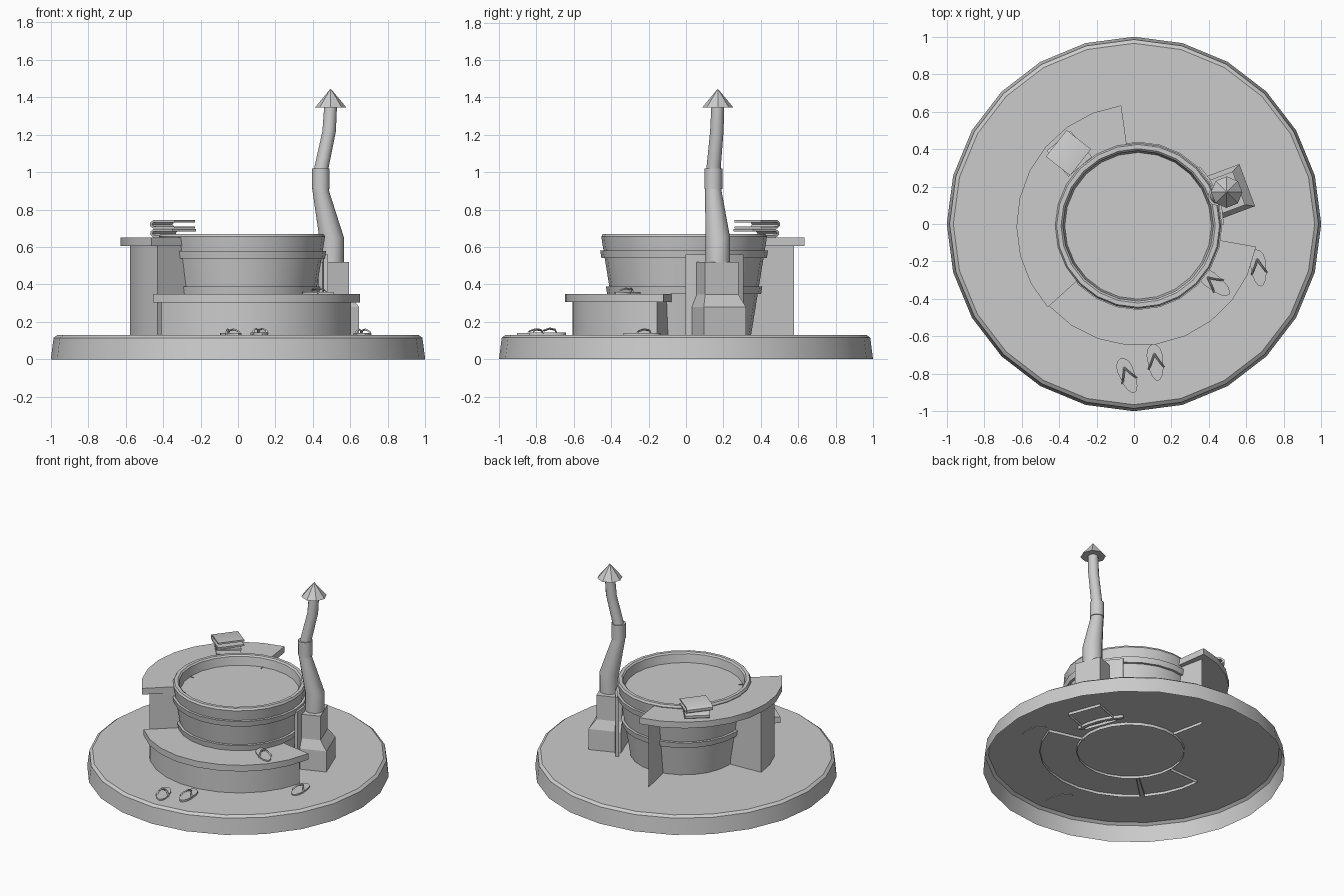
import bpy, bmesh, math
from math import sin, cos, radians
from mathutils import Matrix, Vector

if "Cube" in bpy.data.objects:
    bpy.data.objects.remove(bpy.data.objects["Cube"])

CX, CY = 0.022, -0.01      # tub centre


def finish(name, bm, smooth=None, recalc=True):
    if recalc:
        bmesh.ops.recalc_face_normals(bm, faces=bm.faces)
    me = bpy.data.meshes.new(name)
    bm.to_mesh(me)
    bm.free()
    ob = bpy.data.objects.new(name, me)
    bpy.context.collection.objects.link(ob)
    if smooth:
        bpy.ops.object.select_all(action='DESELECT')
        ob.select_set(True)
        bpy.context.view_layer.objects.active = ob
        bpy.ops.object.shade_smooth_by_angle(angle=radians(smooth))
    return ob


def rings(name, levels, n, cap_start=False, cap_end=False, smooth=35, flip=False):
    """Loft circles given as (x, y, z, radius)."""
    bm = bmesh.new()
    loops = [[bm.verts.new((x + r * cos(math.tau * i / n), y + r * sin(math.tau * i / n), z))
              for i in range(n)] for x, y, z, r in levels]
    for a, b in zip(loops, loops[1:]):
        for i in range(n):
            j = (i + 1) % n
            bm.faces.new((a[i], a[j], b[j], b[i]))
    if cap_start:
        bm.faces.new(loops[0][::-1])
    if cap_end:
        bm.faces.new(loops[-1])
    return finish(name, bm, smooth, recalc=False)


def polar(r, deg):
    return (CX + r * cos(radians(deg)), CY + r * sin(radians(deg)))


def arc(r, a0, a1, n):
    return [polar(r, a0 + (a1 - a0) * i / n) for i in range(n + 1)]


def slab(name, outline, z0, z1):
    bm = bmesh.new()
    f = bm.faces.new([bm.verts.new((x, y, z0)) for x, y in outline])
    up = bmesh.ops.extrude_face_region(bm, geom=[f])
    bmesh.ops.translate(bm, vec=(0, 0, z1 - z0),
                        verts=[v for v in up['geom'] if isinstance(v, bmesh.types.BMVert)])
    return finish(name, bm, 30)


def arc_slab(name, r0, r1, a0, a1, n, z0, z1):
    return slab(name, arc(r1, a0, a1, n) + arc(r0, a1, a0, n), z0, z1)


def wall(name, path, z0, z1):
    """Upright sheet along an anticlockwise path."""
    bm = bmesh.new()
    lo = [bm.verts.new((x, y, z0)) for x, y in path]
    hi = [bm.verts.new((x, y, z1)) for x, y in path]
    for i in range(len(path) - 1):
        bm.faces.new((lo[i], lo[i + 1], hi[i + 1], hi[i]))
    return finish(name, bm, 30, recalc=False)


# round base, open underneath
rings("base", [(0, 0, 0, 1.0), (0, 0, .115, .985), (0, 0, .13, .965)], 24, cap_end=True)

# tub with rounded rim and water
tub = [(.355, .11), (.443, .655), (.435, .67), (.412, .67), (.402, .66), (.39, .59)]
rings("tub", [(CX, CY, z, r) for r, z in tub], 24)
rings("water", [(CX, CY, .598, .395), (CX, CY, .6, .393)], 24, cap_end=True)

# hoops
for name, z in (("lower_hoop", .35), ("upper_hoop", .54)):
    r = .355 + (z - .11) * .16
    rings(name, [(CX, CY, z, r), (CX, CY, z, r + .018), (CX, CY, z + .04, r + .025),
                 (CX, CY, z + .04, r)], 24)

# front step
arc_slab("step_top", .37, .64, 222, 350, 9, .305, .35)
wall("step_wall", [polar(.34, 224)] + arc(.60, 224, 346, 9) + [polar(.34, 346)], .11, .306)

# side and back counter on a cupboard and a single plate
arc_slab("counter_top", .425, .65, 98, 222, 9, .605, .65)
wall("counter_cupboard", [polar(.36, 183)] + arc(.60, 183, 221, 3) + [polar(.36, 221)], .11, .606)
wall("counter_plate", [polar(.60, 102), polar(.36, 102)], .11, .606)

# heater: back plate against the tub, stepped body
arc_slab("heater_back_plate", .435, .458, 1, 44, 4, .11, .56)
bm = bmesh.new()
rot = Matrix.Translation((CX, CY, 0)) @ Matrix.Rotation(radians(20.5), 4, 'Z')
loops = []
for z, u, w in ((.11, .622, .12), (.28, .622, .12), (.345, .575, .095), (.52, .575, .095)):
    loops.append([bm.verts.new(rot @ Vector(p)) for p in
                  ((.40, -w, z), (u, -w, z), (u, w, z), (.40, w, z))])
for a, b in zip(loops, loops[1:]):
    for i in range(4):
        bm.faces.new((a[i], a[(i + 1) % 4], b[(i + 1) % 4], b[i]))
bm.faces.new(loops[-1])
finish("heater_body", bm, recalc=False)

# bent chimney pipe, collar and cap
rings("chimney_lower", [(.50, .17, .51, .066), (.50, .17, .65, .066),
                        (.442, .146, .90, .044), (.442, .146, .95, .042)], 12, smooth=40)
rings("chimney_collar", [(.442, .146, .91, .038), (.442, .146, .91, .048),
                         (.442, .146, 1.02, .048), (.442, .146, 1.02, .034)], 12)
rings("chimney_upper", [(.442, .146, 1.0, .04), (.447, .148, 1.03, .038),
                        (.487, .165, 1.22, .036), (.495, .17, 1.36, .034)], 12, smooth=40)
rings("chimney_cap", [(.495, .17, 1.345, .084), (.495, .17, 1.445, .001)], 8,
      cap_start=True, cap_end=True, smooth=None)


# folded towels: a sheet bent into a C, swept sideways
def towel(name, x, y, z, h, length, width, angle):
    t, L = .012, length / 2
    outer = [(L, 0), (-L + h / 2, 0), (-L, h * .3), (-L, h * .7), (-L + h / 2, h), (L, h)]
    inner = [(L, h - t), (-L + h / 2, h - t), (-L + t, h * .5), (-L + h / 2, t), (L, t)]
    bm = bmesh.new()
    f = bm.faces.new([bm.verts.new((a, -width / 2, b)) for a, b in outer + inner])
    ext = bmesh.ops.extrude_face_region(bm, geom=[f])
    bmesh.ops.translate(bm, vec=(0, width, 0),
                        verts=[v for v in ext['geom'] if isinstance(v, bmesh.types.BMVert)])
    ob = finish(name, bm, 40)
    ob.location = (x, y, z)
    ob.rotation_euler = (0, 0, radians(angle))


towel("towel_bottom", -.345, .375, .651, .045, .18, .165, -50)
towel("towel_top", -.35, .38, .698, .046, .165, .18, -38)


# flip-flops: waisted sole and a V strap
def sandal(name, x, y, z, angle):
    bm = bmesh.new()
    n = 16
    pts = []
    for i in range(n):
        a = math.tau * i / n
        pts.append(((.046 + .008 * sin(a) - .006 * cos(2 * a) ** 2) * cos(a), .1 * sin(a)))
    f = bm.faces.new([bm.verts.new((px, py, 0)) for px, py in pts])
    ext = bmesh.ops.extrude_face_region(bm, geom=[f])
    bmesh.ops.translate(bm, vec=(0, 0, .014),
                        verts=[v for v in ext['geom'] if isinstance(v, bmesh.types.BMVert)])
    # strap: thin square-section tubes mirrored left and right
    path = [(0, .05, .008), (.003, .04, .028), (.018, .01, .034), (.034, -.018, .024), (.04, -.03, .006)]
    for s in (-1, 1):
        prev = None
        for px, py, pz in path:
            ring = [bm.verts.new((s * px + d, py + e, pz + g)) for d, e, g in
                    ((-.006, 0, 0), (0, .002, .005), (.006, 0, 0), (0, -.002, -.005))]
            if prev:
                for i in range(4):
                    bm.faces.new((prev[i], prev[(i + 1) % 4], ring[(i + 1) % 4], ring[i]))
            prev = ring
    ob = finish(name, bm, 40)
    ob.location = (x, y, z)
    ob.rotation_euler = (0, 0, radians(angle))


sandal("sandal_front_left", -.035, -.81, .126, 22)
sandal("sandal_front_right", .115, -.74, .13, 8)
sandal("sandal_side", .665, -.235, .126, 8)
sandal("sandal_on_step", .43, -.315, .345, 52)
